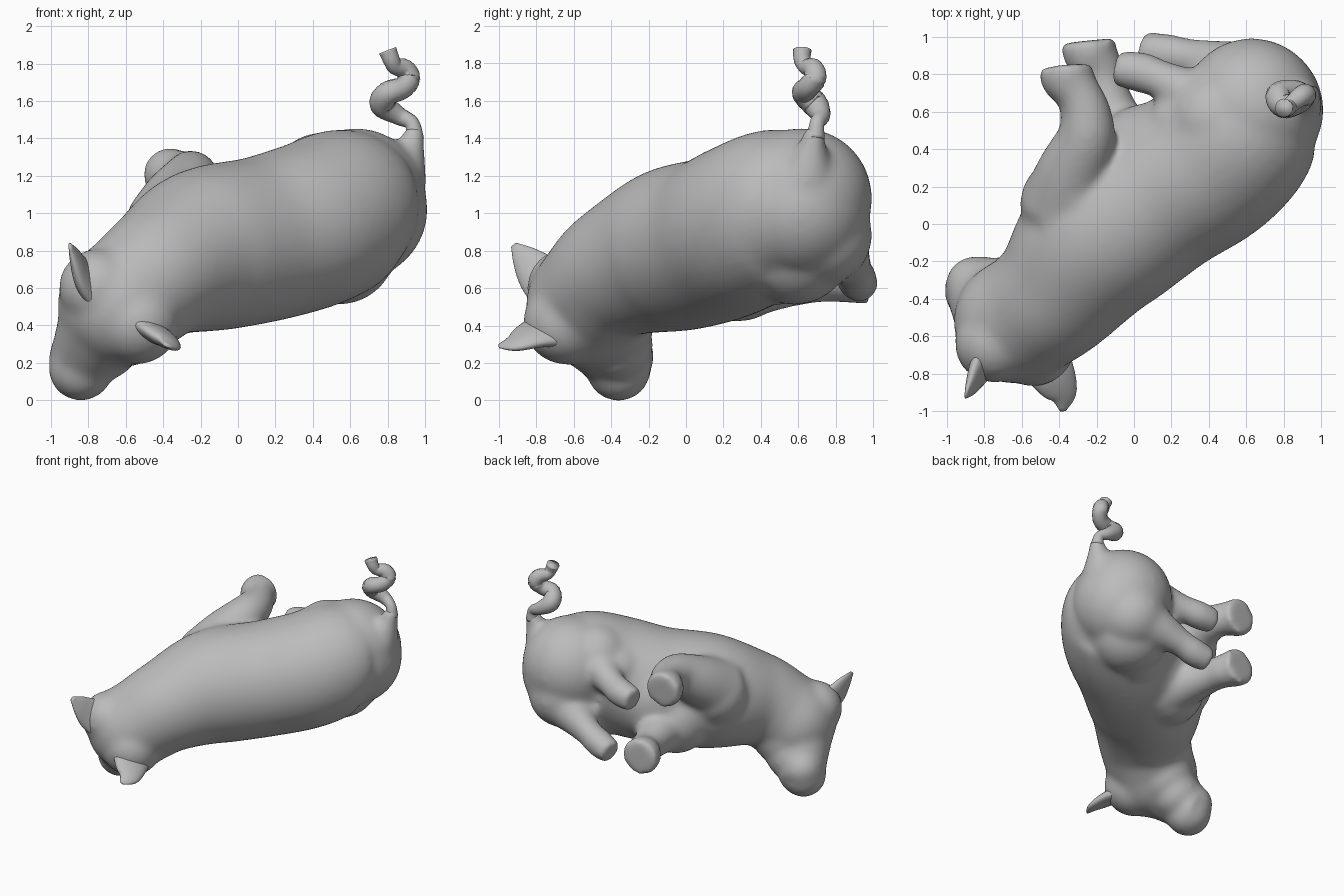
import bpy, bmesh, math
from mathutils import Vector, Matrix

cube = bpy.data.objects.get("Cube")
if cube:
    bpy.data.objects.remove(cube, do_unlink=True)

grey = bpy.data.materials.new("plain grey")
grey.use_nodes = True
grey.diffuse_color = (0.5, 0.5, 0.5, 1)
grey.node_tree.nodes["Principled BSDF"].inputs["Base Color"].default_value = (0.5, 0.5, 0.5, 1)


def ball(bm, x, y, z, r):
    bmesh.ops.create_uvsphere(bm, u_segments=32, v_segments=20, radius=r,
                              matrix=Matrix.Translation((x, y, z)))


def smooth_path(path, steps=5):
    """Catmull-Rom curve through (x, y, z, radius) points."""
    p = [Vector(q) for q in path]
    p = [2 * p[0] - p[1]] + p + [2 * p[-1] - p[-2]]
    out = []
    for a, b, c, d in zip(p, p[1:], p[2:], p[3:]):
        for k in range(steps):
            t = k / steps
            out.append(b + (c - a) * t / 2 + (2 * a - 5 * b + 4 * c - d) * t * t / 2
                       + (3 * b - a - 3 * c + d) * t ** 3 / 2)
    return out + [p[-2]]


def tube(bm, path, side=(0.3, 0.2, 1), flat=1.0, sides=32, round_ends=False):
    """Loft rings along a smooth path; flat squashes the rings across side."""
    path = smooth_path(path)
    pts = [p.to_3d() for p in path]
    rings = []
    for i, p in enumerate(pts):
        tangent = (pts[min(i + 1, len(pts) - 1)] - pts[max(i - 1, 0)]).normalized()
        s = Vector(side)
        s = (s - tangent * s.dot(tangent)).normalized()
        n = tangent.cross(s)
        r = path[i][3]
        angles = [math.tau * k / sides for k in range(sides)]
        rings.append([bm.verts.new(p + r * (math.cos(a) * s + flat * math.sin(a) * n))
                      for a in angles])
    for a, b in zip(rings, rings[1:]):
        for k in range(sides):
            bm.faces.new((a[k], a[(k + 1) % sides], b[(k + 1) % sides], b[k]))
    bm.faces.new(rings[0])
    bm.faces.new(rings[-1])
    if round_ends:
        ball(bm, *path[0])
        ball(bm, *path[-1])


def finish(bm, name):
    bmesh.ops.recalc_face_normals(bm, faces=bm.faces[:])
    for f in bm.faces:
        f.smooth = True
    me = bpy.data.meshes.new(name)
    bm.to_mesh(me)
    bm.free()
    me.materials.append(grey)
    ob = bpy.data.objects.new(name, me)
    bpy.context.collection.objects.link(ob)
    return ob


bm = bmesh.new()
# trunk from rump to head
tube(bm, [(.64, .61, 1.02, .375), (.57, .5, 1.02, .435), (.4, .33, .94, .45),
          (.13, .16, .86, .445), (-.18, -.08, .8, .44), (-.4, -.35, .69, .365),
          (-.53, -.46, .59, .34), (-.63, -.52, .51, .335)], round_ends=True)
# rump, thighs and knees
for b in [(.63, .62, 1.08, .375), (.44, .56, 1.17, .26), (.28, .52, 1.1, .21),
          (.54, .58, .82, .31), (.63, .73, .88, .265), (.42, .5, .71, .2)]:
    ball(bm, *b)
# shoulders and belly
for b in [(-.36, .11, .91, .25), (-.3, .18, 1.0, .22),
          (-.1, .28, .7, .28), (.1, .28, .85, .37)]:
    ball(bm, *b)
# root of the tail
tube(bm, [(.87, .65, 1.22, .15), (.925, .675, 1.36, .08), (.95, .69, 1.46, .05)])
# snout, cheeks and jaw
tube(bm, [(-.68, -.52, .46, .29), (-.79, -.4, .28, .21), (-.85, -.32, .18, .175),
          (-.88, -.28, .15, .165)])
for b in [(-.84, -.36, .17, .175), (-.85, -.33, .24, .16), (-.72, -.37, .3, .195),
          (-.62, -.4, .43, .235), (-.54, -.64, .42, .23), (-.75, -.64, .6, .21)]:
    ball(bm, *b)
# front legs, ending in flat soles
tube(bm, [(-.36, .1, .93, .25), (-.32, .28, 1.06, .2), (-.255, .46, 1.17, .16),
          (-.26, .6, 1.2, .137), (-.3, .7, 1.21, .125), (-.355, .78, 1.205, .145),
          (-.365, .845, 1.2, .15)])
tube(bm, [(-.05, .33, .68, .25), (-.12, .56, .66, .165), (-.165, .74, .65, .125),
          (-.19, .84, .65, .13), (-.235, .91, .66, .145), (-.245, .98, .66, .15)])
# hind legs
tube(bm, [(.46, .6, 1.16, .23), (.3, .69, 1.14, .15), (.15, .77, 1.1, .105),
          (.04, .81, 1.07, .11), (-.1, .835, 1.05, .095)])
tube(bm, [(.58, .76, .84, .24), (.43, .84, .77, .15), (.28, .89, .7, .105),
          (.17, .91, .65, .11), (.04, .935, .61, .095)])
body = finish(bm, "body")
rem = body.modifiers.new("fuse", 'REMESH')
rem.mode = 'VOXEL'
rem.voxel_size = 0.016
rem.use_smooth_shade = True
sm = body.modifiers.new("soften", 'SMOOTH')
sm.factor = 0.5
sm.iterations = 40

# ears
ears = {
    "right_ear": ([(-.76, -.68, .59, .16), (-.83, -.78, .67, .125), (-.87, -.86, .76, .075),
                   (-.9, -.92, .83, .018)], (0, .7, .7)),
    "left_ear": ([(-.5, -.7, .38, .16), (-.43, -.81, .35, .13), (-.38, -.91, .31, .085),
                  (-.38, -1.0, .29, .018)], (1, .2, -.5)),
}
for name, (path, side) in ears.items():
    bm = bmesh.new()
    tube(bm, path, side, flat=0.4)
    finish(bm, name)

# curly tail
bm = bmesh.new()
tube(bm, [(.945, .69, 1.4, .05), (.93, .7, 1.48, .04), (.86, .72, 1.52, .05),
          (.775, .69, 1.58, .07), (.8, .63, 1.64, .065), (.88, .65, 1.67, .06),
          (.915, .69, 1.72, .06), (.89, .68, 1.77, .055), (.84, .64, 1.785, .045),
          (.82, .62, 1.82, .045), (.8, .62, 1.87, .05)], sides=14)
finish(bm, "tail")
